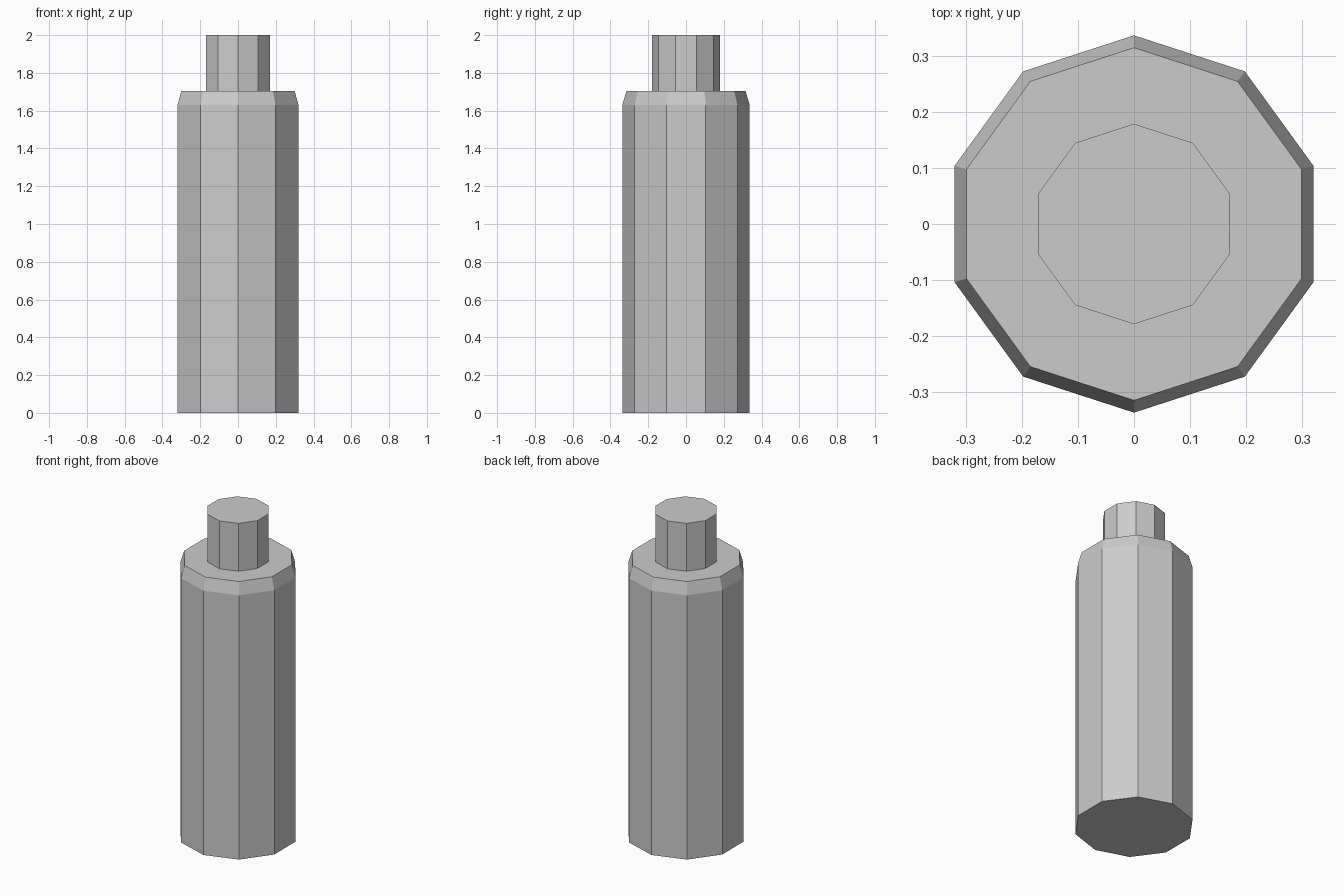
import bpy, bmesh
from math import cos, sin, pi

if "Cube" in bpy.data.objects:
    bpy.data.objects.remove(bpy.data.objects["Cube"])

SIDES = 10


def lathe(name, profile):
    """Closed faceted solid from (radius, z) rings, with a corner facing +y."""
    bm = bmesh.new()
    rings = []
    for r, z in profile:
        angles = [pi / 2 + 2 * pi * i / SIDES for i in range(SIDES)]
        rings.append([bm.verts.new((r * cos(a), r * sin(a), z)) for a in angles])
    for low, high in zip(rings, rings[1:]):
        for i in range(SIDES):
            j = (i + 1) % SIDES
            bm.faces.new((low[i], low[j], high[j], high[i]))
    bm.faces.new(rings[0][::-1])
    bm.faces.new(rings[-1])
    mesh = bpy.data.meshes.new(name)
    bm.to_mesh(mesh)
    bm.free()
    obj = bpy.data.objects.new(name, mesh)
    bpy.context.collection.objects.link(obj)
    return obj


# Bottle: straight body, chamfered shoulder, flat ledge, narrow neck
lathe("bottle", [(0.337, 0), (0.337, 1.63), (0.315, 1.705),
                 (0.179, 1.705), (0.179, 2.0)])
